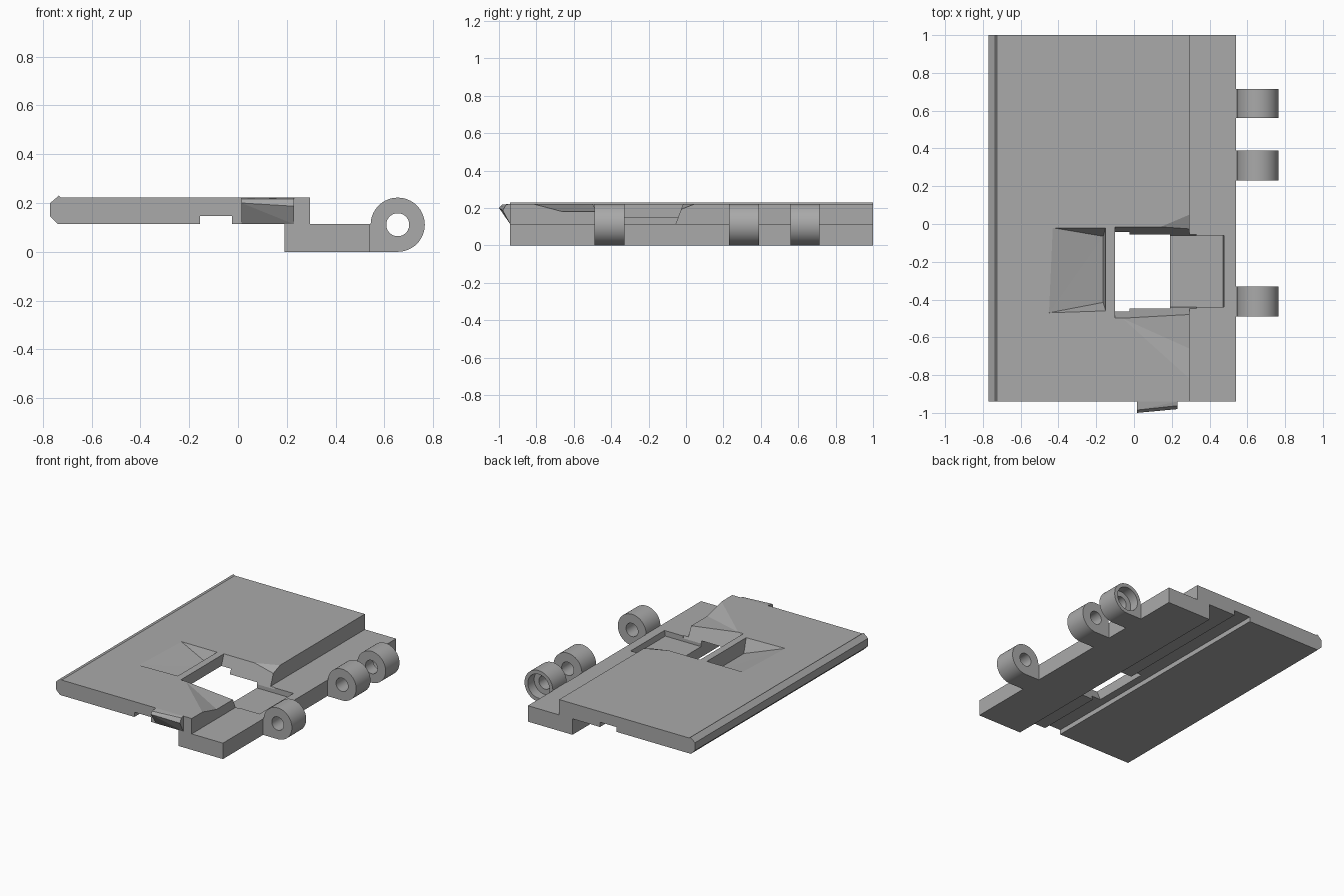
import bpy, bmesh, math

cube = bpy.data.objects.get("Cube")
if cube:
    bpy.data.objects.remove(cube, do_unlink=True)

grey = bpy.data.materials.new("plain grey")
grey.use_nodes = True
color = (0.4, 0.4, 0.4, 1)
grey.diffuse_color = color
grey.node_tree.nodes["Principled BSDF"].inputs["Base Color"].default_value = color


def make_object(name, bm):
    bmesh.ops.recalc_face_normals(bm, faces=bm.faces[:])
    mesh = bpy.data.meshes.new(name)
    bm.to_mesh(mesh)
    bm.free()
    mesh.materials.append(grey)
    obj = bpy.data.objects.new(name, mesh)
    bpy.context.collection.objects.link(obj)
    return obj


def prism(name, profile, y0, y1):
    """Extrude an x-z outline along y."""
    bm = bmesh.new()
    face = bm.faces.new([bm.verts.new((x, y0, z)) for x, z in profile])
    out = bmesh.ops.extrude_face_region(bm, geom=[face])
    verts = [v for v in out["geom"] if isinstance(v, bmesh.types.BMVert)]
    bmesh.ops.translate(bm, verts=verts, vec=(0, y1 - y0, 0))
    return make_object(name, bm)


def hull(name, points):
    bm = bmesh.new()
    for p in points:
        bm.verts.new(p)
    out = bmesh.ops.convex_hull(bm, input=bm.verts[:])
    bmesh.ops.delete(bm, geom=list({g for g in out["geom_interior"] + out["geom_unused"]
                                    if isinstance(g, bmesh.types.BMVert)}), context="VERTS")
    bmesh.ops.dissolve_limit(bm, angle_limit=0.01, verts=bm.verts[:], edges=bm.edges[:])
    return make_object(name, bm)


def cut(obj, cutter):
    cutter.hide_render = True
    mod = obj.modifiers.new("cut", "BOOLEAN")
    mod.operation = "DIFFERENCE"
    mod.solver = "EXACT"
    mod.object = cutter
    bpy.context.view_layer.objects.active = obj
    bpy.ops.object.modifier_apply(modifier=mod.name)
    bpy.data.objects.remove(cutter, do_unlink=True)


def circle(radius, start=0, end=360, steps=48):
    count = steps if end - start == 360 else steps + 1
    angles = [math.radians(start + (end - start) * i / steps) for i in range(count)]
    return [(PIN_X + radius * math.cos(a), PIN_Z + radius * math.sin(a)) for a in angles]


PIN_X, PIN_Z, KNUCKLE_R = 0.655, 0.111, 0.111
TOP, MID, ABOVE = 0.222, 0.113, 0.3
FRONT, BACK = -0.94, 1.0

# Stepped door panel
panel = prism("panel", [
    (-0.77, 0.145), (-0.77, 0.2), (-0.735, 0.23), (-0.725, TOP), (0.295, TOP),
    (0.295, MID), (0.54, MID), (0.54, 0), (0.19, 0), (0.19, MID), (-0.025, MID),
    (-0.025, 0.147), (-0.155, 0.147), (-0.155, MID), (-0.738, MID)], FRONT, BACK)

# Dished area leading into the opening
dish_rim = [(-0.06, -0.5), (0.13, -0.02)]
dish_edge = [(-0.82, TOP), (-0.66, 0.18), (-0.06, 0.18), (0.05, TOP)]
points = [(x, y, z) for x, y in dish_rim for z in (TOP, ABOVE)]
for x in (0.295, 0.33):
    points += [(x, y, z) for y, z in dish_edge]
    points += [(x, y, ABOVE) for y in (-0.82, 0.05)]
cut(panel, hull("dish_cutter", points))

# Opening with sloping side walls
cut(panel, hull("opening_cutter", [
    (x, y, z) for x in (-0.1, 0.33)
    for y, z in ((-0.43, 0.075), (-0.07, 0.075), (0.014, ABOVE), (-0.535, ABOVE))]))

# Shallow pocket in the lower ledge
cut(panel, prism("pocket_cutter", [(0.1, 0.075), (0.47, 0.075), (0.485, 0.16), (0.1, 0.16)],
                 -0.44, -0.06))

# Ramped finger groove behind the crossbar
rim = [(-0.43, -0.02), (-0.45, -0.47), (-0.15, -0.02), (-0.15, -0.46)]
cut(panel, hull("groove_cutter",
                [(x, y, z) for x, y in rim for z in (TOP, ABOVE)]
                + [(-0.163, y, 0.13) for y in (-0.065, -0.415)]))

# Wedge shaped latch tab
hull("latch_tab", [
    (0.015, FRONT, MID), (0.23, FRONT, MID),
    (0.015, -1.0, 0.2), (0.23, -0.98, 0.187),
    (0.015, -0.985, 0.217), (0.23, -0.962, 0.217),
    (0.015, FRONT, TOP), (0.23, FRONT, TOP)])

# Hinge knuckles with pin holes; the rear one is counterbored
outline = circle(KNUCKLE_R, -90, 180) + [(0.54, PIN_Z), (0.54, 0)]
spans = {"front": (-0.49, -0.33), "middle": (0.23, 0.39), "rear": (0.56, 0.715)}
for place, (y0, y1) in spans.items():
    knuckle = prism(place + "_hinge_knuckle", outline, y0, y1)
    cut(knuckle, prism("pin_cutter", circle(0.047), y0 - 0.1, y1 + 0.1))
    if place == "rear":
        cut(knuckle, prism("bore_cutter", circle(0.085), y1 - 0.07, y1 + 0.1))
    bpy.ops.object.select_all(action="DESELECT")
    knuckle.select_set(True)
    bpy.context.view_layer.objects.active = knuckle
    bpy.ops.object.shade_smooth_by_angle(angle=math.radians(30))
